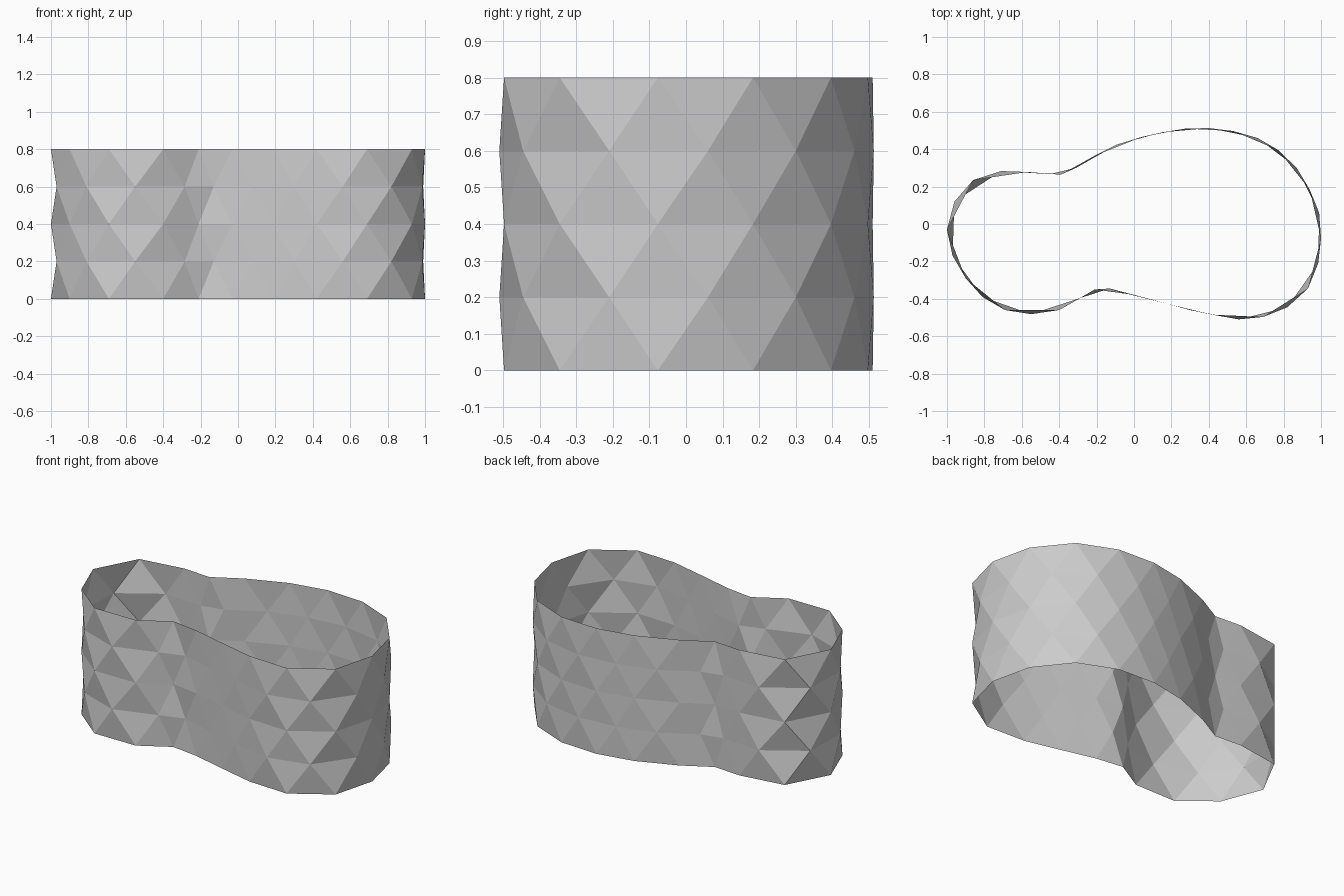
import bpy, bmesh

if "Cube" in bpy.data.objects:
    bpy.data.objects.remove(bpy.data.objects["Cube"])

# Footprint of the even rows, and of the odd rows shifted by half a step
EVEN = [(-1, -.03), (-.9, -.29), (-.69, -.46), (-.4, -.46), (-.21, -.35),
        (-.03, -.375), (.19, -.43), (.42, -.485), (.69, -.497), (.93, -.345),
        (1, -.077), (.94, .183), (.77, .396), (.53, .497), (.275, .51),
        (.04, .465), (-.21, .365), (-.39, .265), (-.57, .278), (-.86, .235)]
ODD = [(-.97, -.17), (-.81, -.39), (-.55, -.482), (-.285, -.395), (-.13, -.345),
       (.08, -.4), (.3, -.46), (.56, -.51), (.82, -.445), (.985, -.21),
       (.99, .06), (.87, .3), (.66, .46), (.4, .513), (.15, .49),
       (-.09, .425), (-.31, .3), (-.45, .267), (-.71, .283), (-.96, .12)]
ROWS, STEP, N = 5, 0.2, len(EVEN)

# Open wall: stacked rings joined by a strip of alternating triangles
bm = bmesh.new()
rings = [[bm.verts.new((x, y, r * STEP)) for x, y in (ODD if r % 2 else EVEN)]
         for r in range(ROWS)]
for r in range(ROWS - 1):
    low, high = rings[r], rings[r + 1]
    for i in range(N):
        j = (i + 1) % N
        if r % 2 == 0:
            bm.faces.new((low[i], low[j], high[i]))
            bm.faces.new((low[j], high[j], high[i]))
        else:
            bm.faces.new((low[i], high[j], high[i]))
            bm.faces.new((low[i], low[j], high[j]))

mesh = bpy.data.meshes.new("faceted_wall")
bm.to_mesh(mesh)
bm.free()
wall = bpy.data.objects.new("faceted_wall", mesh)
bpy.context.collection.objects.link(wall)
